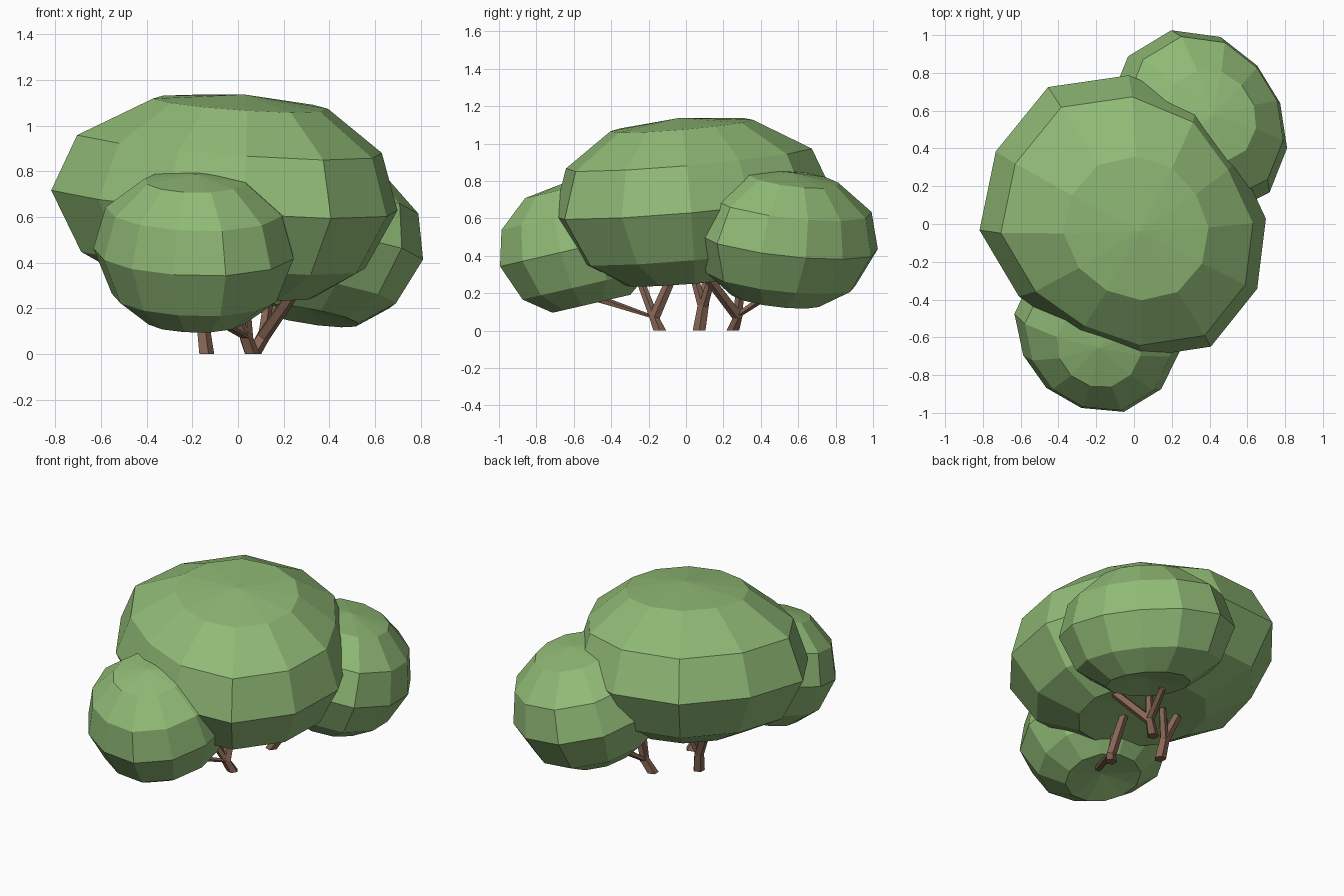
import bpy, bmesh
from math import radians, cos, sin, pi
from mathutils import Vector, Matrix

cube = bpy.data.objects.get("Cube")
if cube:
    bpy.data.objects.remove(cube)


def material(name, color):
    mat = bpy.data.materials.new(name)
    mat.use_nodes = True
    mat.diffuse_color = color
    mat.node_tree.nodes["Principled BSDF"].inputs["Base Color"].default_value = color
    return mat


leaf_green = material("leaf green", (0.28, 0.49, 0.18, 1))
bark_brown = material("bark brown", (0.24, 0.13, 0.088, 1))


def finish(bm, name, mat):
    bmesh.ops.recalc_face_normals(bm, faces=bm.faces)
    mesh = bpy.data.meshes.new(name)
    bm.to_mesh(mesh)
    bm.free()
    mesh.materials.append(mat)
    obj = bpy.data.objects.new(name, mesh)
    bpy.context.collection.objects.link(obj)
    return obj


# Shared foliage profile: (radius factor, height), with a slightly hollow base
PROFILE = [(0.51, 0.31), (0.88, 0.18), (1, 0), (0.82, -0.19), (0.5, -0.29)]
TOP, BASE = 0.34, -0.26


def foliage(name, center, radii, height, tilt_x, tilt_y, start):
    bm = bmesh.new()
    n = len(radii)
    mean = sum(radii) / n
    rings = []
    for factor, z in PROFILE:
        ring = []
        for i, r in enumerate(radii):
            a = radians(start) + 2 * pi * i / n
            # the crown and base stay rounder than the wide rings
            r = factor * (r if factor > 0.6 else (r + mean) / 2)
            ring.append(bm.verts.new((r * cos(a), r * sin(a), z * height)))
        rings.append(ring)
    top = bm.verts.new((0, 0, TOP * height))
    base = bm.verts.new((0, 0, BASE * height))
    for i in range(n):
        j = (i + 1) % n
        bm.faces.new((top, rings[0][i], rings[0][j]))
        for up, low in zip(rings, rings[1:]):
            bm.faces.new((up[i], low[i], low[j], up[j]))
        bm.faces.new((base, rings[-1][j], rings[-1][i]))
    turn = Matrix.Rotation(radians(tilt_x), 4, 'X') @ Matrix.Rotation(radians(tilt_y), 4, 'Y')
    bm.transform(Matrix.Translation(center) @ turn)
    return finish(bm, name, leaf_green)


# Foliage clumps
foliage("main_foliage", (0, 0, 0.67),
        [0.7, 0.65, 0.72, 0.79, 0.86, 0.83, 0.82, 0.72, 0.67, 0.71, 0.77, 0.74],
        1.38, 4.5, 3.5, 2)
foliage("front_foliage", (-0.185, -0.575, 0.44),
        [0.44, 0.44, 0.44, 0.44, 0.45, 0.47, 0.46, 0.42, 0.41, 0.42, 0.45, 0.45],
        1.05, 13, 0, -13)
foliage("rear_foliage", (0.35, 0.52, 0.48),
        [0.48, 0.45, 0.45, 0.49, 0.53, 0.53, 0.5, 0.48, 0.47, 0.47, 0.49, 0.51],
        1.1, -8, 10, -13)


# Stems: each is a set of tapered five-sided limbs
def limb(bm, points, r0, r1):
    previous = None
    last = len(points) - 1
    for k, p in enumerate(points):
        p = Vector(p)
        along = Vector(points[min(k + 1, last)]) - Vector(points[max(k - 1, 0)])
        if k == 0:
            along = Vector((0, 0, 1))
        spin = Vector((0, 0, 1)).rotation_difference(along).to_matrix()
        r = r0 + (r1 - r0) * k / last
        ring = [bm.verts.new(p + spin @ Vector((r * cos(2 * pi * i / 5), r * sin(2 * pi * i / 5), 0)))
                for i in range(5)]
        if previous:
            for i in range(5):
                j = (i + 1) % 5
                bm.faces.new((previous[i], previous[j], ring[j], ring[i]))
        else:
            bm.faces.new(ring[::-1])
        previous = ring
    bm.faces.new(previous)


def stem(name, foot, fork, tips):
    bm = bmesh.new()
    limb(bm, [foot, fork, tips[0]], 0.036, 0.027)
    for tip in tips[1:]:
        limb(bm, [fork, tip], 0.027, 0.022)
    return finish(bm, name, bark_brown)


stem("front_stem", (0.06, -0.14, 0), (0.035, -0.17, 0.07),
     [(0.02, -0.07, 0.3), (-0.06, -0.25, 0.28), (-0.12, -0.47, 0.17)])
stem("side_stem", (-0.14, 0.07, 0), (-0.155, 0.09, 0.12),
     [(-0.23, 0.12, 0.3), (-0.1, 0.14, 0.3), (-0.2, 0.04, 0.3)])
stem("rear_stem", (0.065, 0.25, 0), (0.11, 0.275, 0.08),
     [(0.25, 0.12, 0.28), (0.14, 0.3, 0.3), (0.16, 0.45, 0.2)])
